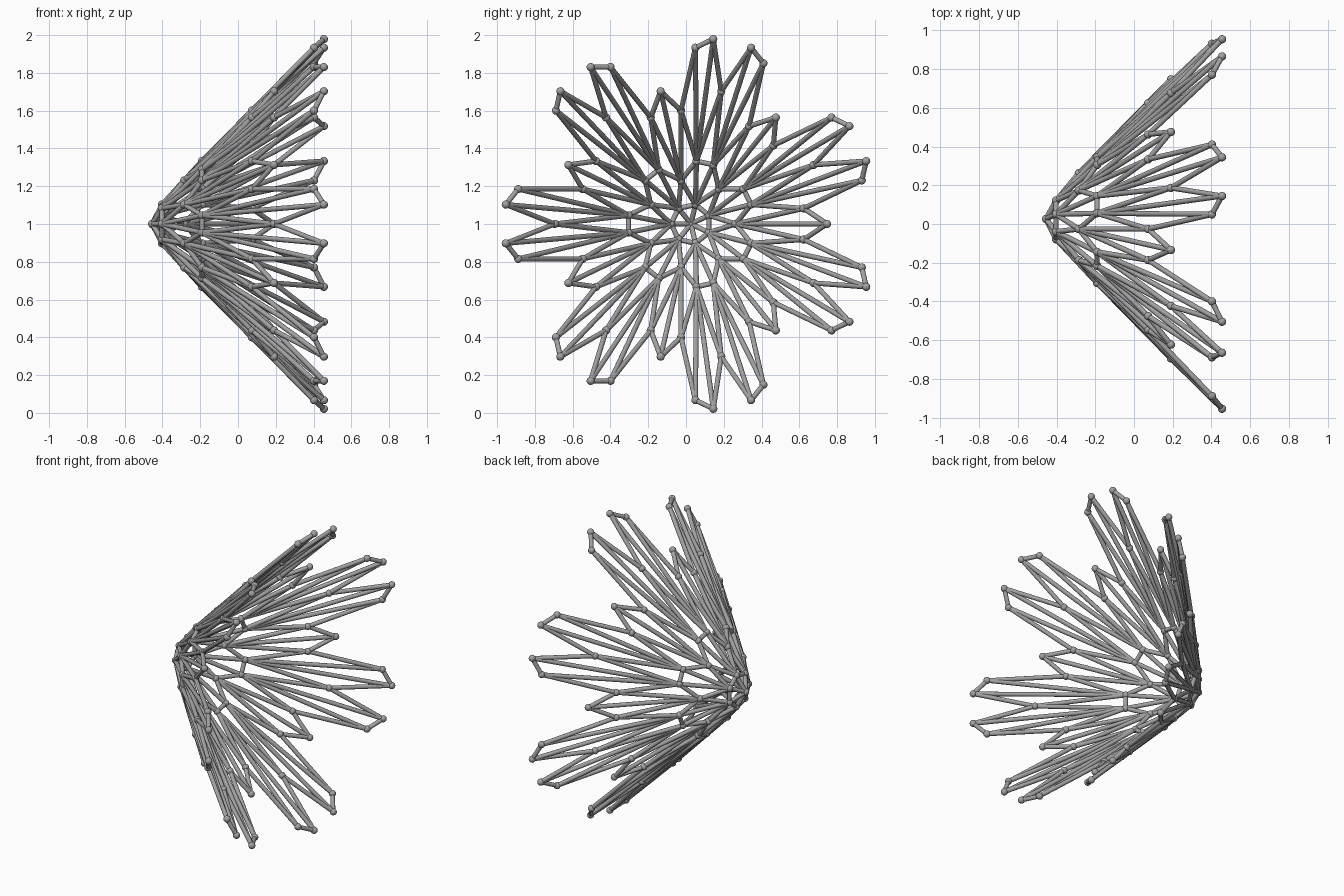
import bpy, bmesh, math
from mathutils import Vector, Matrix

cube = bpy.data.objects.get("Cube")
if cube:
    bpy.data.objects.remove(cube)

STRUT_R, JOINT_R, SCALE = 0.0135, 0.0215, 0.0797
LIMIT = 15  # keeps three rings of triangles around the tip

# Seven triangles meet at every joint, on a bowl close to a cone
C = 2 * (math.cos(math.pi / 3) / math.sin(math.pi / 7)) ** 2 - 1
S = math.sqrt(C * C - 1)
FLIP = 2 * C / (1 + C)

points = {}


def add_point(p):
    key = tuple(round(c, 2) + 0.0 for c in p)
    for other in points:
        if (Vector(other) - p).length < 0.1:
            return other
    points[key] = p
    return key


# First fan of triangles around the tip
tip = add_point(Vector((1, 0, 0)))
rim = []
for k in range(7):
    a = math.pi + math.tau * k / 7
    rim.append(add_point(Vector((C, S * math.cos(a), S * math.sin(a)))))
queue = [(tip, rim[k], rim[(k + 1) % 7]) for k in range(7)]
faces = {frozenset(f) for f in queue}

# Grow outwards by mirroring each triangle across its edges
while queue:
    tri = queue.pop(0)
    for i in range(3):
        p, q, r = tri[i], tri[(i + 1) % 3], tri[(i + 2) % 3]
        new = FLIP * (points[q] + points[r]) - points[p]
        if new.x > LIMIT:
            continue
        face = (add_point(new), q, r)
        if frozenset(face) not in faces:
            faces.add(frozenset(face))
            queue.append(face)

edges = {frozenset((a, b)) for f in faces for a in f for b in f if a != b}

# Scale, centre and stand on the ground
place = {k: p * SCALE for k, p in points.items()}
lo = Vector([min(p[i] for p in place.values()) for i in range(3)])
hi = Vector([max(p[i] for p in place.values()) for i in range(3)])
shift = (lo + hi) / 2
shift.z = lo.z - JOINT_R
place = {k: p - shift for k, p in place.items()}

grey = bpy.data.materials.new("grey")
grey.use_nodes = True
colour = (0.36, 0.36, 0.36, 1)
grey.diffuse_color = colour
grey.node_tree.nodes["Principled BSDF"].inputs["Base Color"].default_value = colour


def finish(bm, name):
    mesh = bpy.data.meshes.new(name)
    bm.to_mesh(mesh)
    bm.free()
    mesh.materials.append(grey)
    obj = bpy.data.objects.new(name, mesh)
    bpy.context.collection.objects.link(obj)
    bpy.ops.object.select_all(action='DESELECT')
    obj.select_set(True)
    bpy.context.view_layer.objects.active = obj
    bpy.ops.object.shade_smooth_by_angle(angle=math.radians(50))


# Struts
bm = bmesh.new()
for edge in edges:
    a, b = (place[k] for k in edge)
    d = b - a
    turn = d.to_track_quat('Z', 'Y').to_matrix().to_4x4()
    bmesh.ops.create_cone(bm, cap_ends=True, segments=12, radius1=STRUT_R,
                          radius2=STRUT_R, depth=d.length,
                          matrix=Matrix.Translation((a + b) / 2) @ turn)
finish(bm, "struts")

# Ball joints
bm = bmesh.new()
for p in place.values():
    bmesh.ops.create_uvsphere(bm, u_segments=16, v_segments=10, radius=JOINT_R,
                              matrix=Matrix.Translation(p))
finish(bm, "ball_joints")
